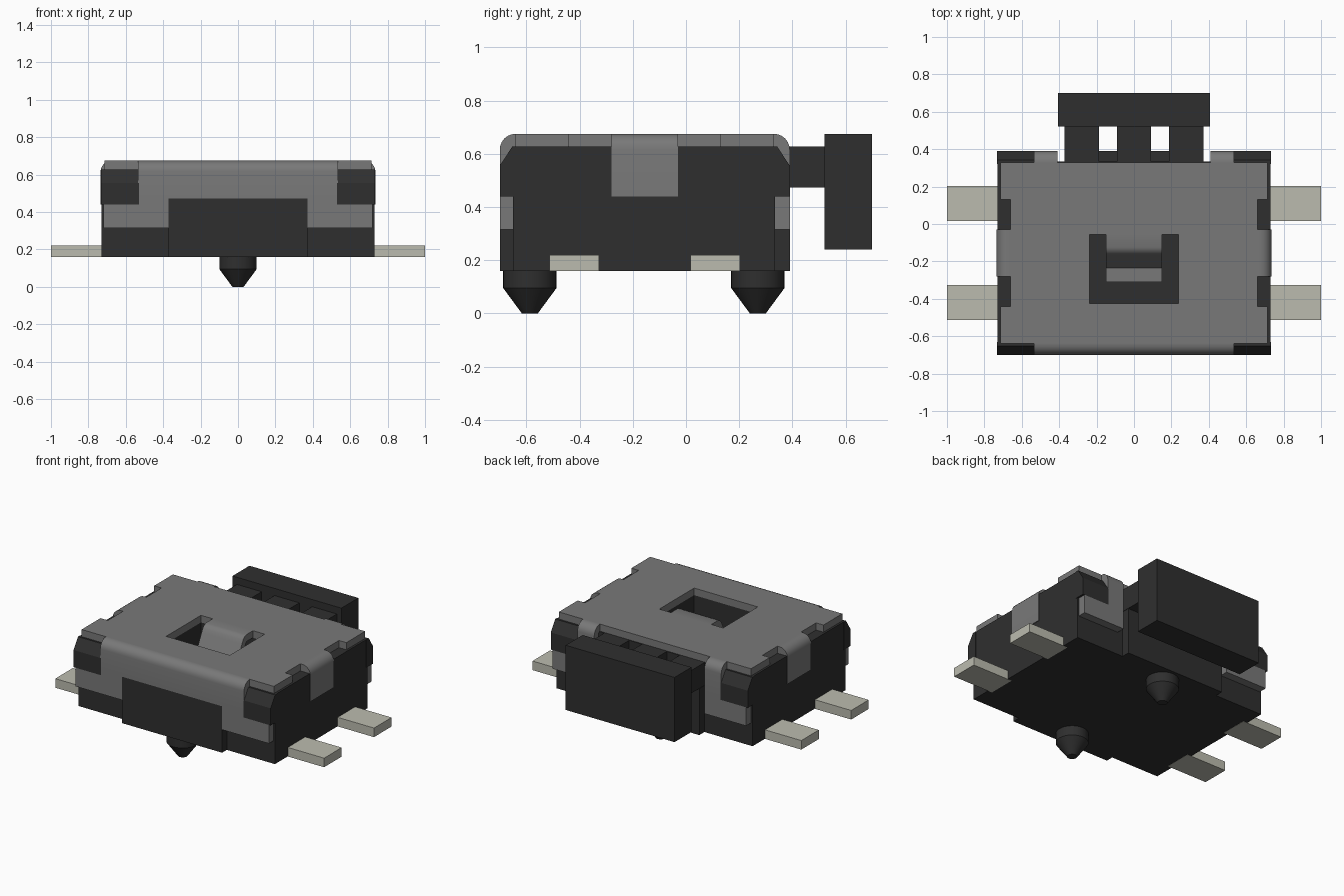
import bpy, bmesh, math
from mathutils import Matrix

cube = bpy.data.objects.get("Cube")
if cube:
    bpy.data.objects.remove(cube, do_unlink=True)


def material(name, rgb):
    m = bpy.data.materials.new(name)
    m.use_nodes = True
    m.diffuse_color = (*rgb, 1)
    bsdf = next(n for n in m.node_tree.nodes if n.type == 'BSDF_PRINCIPLED')
    bsdf.inputs["Base Color"].default_value = (*rgb, 1)
    return m


BLACK = material("black plastic", (0.028, 0.028, 0.028))
STEEL = material("grey steel", (0.19, 0.19, 0.19))
TIN = material("tinned metal", (0.5, 0.5, 0.43))
parts = []


def finish(name, bm, mat):
    bmesh.ops.recalc_face_normals(bm, faces=bm.faces)
    mesh = bpy.data.meshes.new(name)
    bm.to_mesh(mesh)
    bm.free()
    mesh.materials.append(mat)
    ob = bpy.data.objects.new(name, mesh)
    bpy.context.collection.objects.link(ob)
    parts.append(ob)
    return ob


def prism(name, outline, axis, lo, hi, mat):
    """Extrude a 2D outline along the given axis from lo to hi."""
    place = {'x': lambda u, v, w: (w, u, v),
             'y': lambda u, v, w: (u, w, v),
             'z': lambda u, v, w: (u, v, w)}[axis]
    bm = bmesh.new()
    a = [bm.verts.new(place(u, v, lo)) for u, v in outline]
    b = [bm.verts.new(place(u, v, hi)) for u, v in outline]
    bm.faces.new(a)
    bm.faces.new(b)
    for i in range(len(a)):
        j = (i + 1) % len(a)
        bm.faces.new((a[i], a[j], b[j], b[i]))
    return finish(name, bm, mat)


def box(name, x0, x1, y0, y1, z0, z1, mat):
    return prism(name, [(x0, y0), (x1, y0), (x1, y1), (x0, y1)], 'z', z0, z1, mat)


def bend(center, sign, inner, bottom):
    """Sheet section that leaves the top plate and turns down at its edge."""
    big, small, z = 0.06, 0.012, 0.615
    turn = [math.radians(90 - 15 * i) for i in range(7)]
    arc = lambda r: [(center + sign * r * math.cos(t), z + r * math.sin(t)) for t in turn]
    outer, under = arc(big), arc(small)
    return ([(inner, z + big)] + outer + [(center + sign * big, bottom),
            (center + sign * small, bottom)] + under[::-1] + [(inner, z + small)])


def cut(ob, cutter):
    mod = ob.modifiers.new("window", 'BOOLEAN')
    mod.operation = 'DIFFERENCE'
    mod.solver = 'EXACT'
    mod.object = cutter
    bpy.context.view_layer.objects.active = ob
    bpy.ops.object.modifier_apply(modifier=mod.name)


SIDES = (("left", 1), ("right", -1))

# Housing with front and back bulges
body = box("housing", -0.73, 0.73, -0.65, 0.335, 0.16, 0.627, BLACK)
box("front_bulge", -0.372, 0.372, -0.70, -0.6, 0.16, 0.472, BLACK)
box("back_bulge", -0.372, 0.372, 0.3, 0.39, 0.16, 0.472, BLACK)

# Chamfered housing corners
for side, s in SIDES:
    for end, y, d in (("front", -0.70, 1), ("back", 0.39, -1)):
        outline = [(y, 0.44), (y, 0.555), (y + d * 0.047, 0.627),
                   (y + d * 0.07, 0.627), (y + d * 0.07, 0.44)]
        prism(f"{end}_{side}_corner", outline, 'x', *sorted((s * 0.53, s * 0.733)), BLACK)

# Cover plate with side notches and a window into the housing
half = [(0.715, -0.64), (0.715, -0.44), (0.66, -0.44), (0.66, 0.13), (0.715, 0.13), (0.715, 0.33)]
plate = prism("cover_plate", half + [(-x, y) for x, y in reversed(half)], 'z', 0.627, 0.675, STEEL)
cutter = box("window_cutter", -0.237, 0.237, -0.425, -0.055, 0.45, 0.8, BLACK)
cutter.hide_render = True
for ob in (plate, body):
    cut(ob, cutter)
parts.remove(cutter)
bpy.data.objects.remove(cutter, do_unlink=True)

# Cover skirts: rolled edge plus flat lower sheet with wings
prism("front_roll", bend(-0.64, -1, -0.64, 0.472), 'x', -0.535, 0.535, STEEL)
for side, s in SIDES:
    span = sorted((s * 0.41, s * 0.535))
    prism(f"back_{side}_roll", bend(0.33, 1, 0.33, 0.44), 'x', *span, STEEL)
    for end, inner, top, y0, y1 in (("front", 0.372, 0.472, -0.70, -0.645),
                                    ("back", 0.41, 0.44, 0.33, 0.39)):
        wing = [(inner, 0.315), (0.72, 0.315), (0.72, 0.44),
                (0.535, 0.44), (0.535, top), (inner, top)]
        prism(f"{end}_{side}_skirt", [(s * x, z) for x, z in wing], 'y', y0, y1, STEEL)
    # Side clip folded down from the cover
    prism(f"{side}_clip", bend(s * 0.675, s, s * 0.66, 0.44), 'y', -0.28, -0.03, STEEL)

# Spring tongue bent down inside the window
top_line = [(-0.05, 0.675), (-0.125, 0.675), (-0.145, 0.668), (-0.16, 0.652),
            (-0.172, 0.63), (-0.235, 0.505), (-0.31, 0.505)]
under_line = [(-0.31, 0.46), (-0.215, 0.46), (-0.13, 0.62), (-0.12, 0.628), (-0.05, 0.628)]
prism("spring_tongue", top_line + under_line, 'x', -0.15, 0.15, STEEL)

# Push button on three fingers
box("button", -0.405, 0.405, 0.52, 0.70, 0.24, 0.675, BLACK)
for name, x0, x1 in (("left", 0.188, 0.372), ("middle", -0.092, 0.092), ("right", -0.372, -0.188)):
    box(f"{name}_finger", x0, x1, 0.32, 0.53, 0.474, 0.627, BLACK)

# Solder terminals
for side, s in SIDES:
    for end, y in (("front", -0.42), ("back", 0.11)):
        x0, x1 = sorted((s * 0.7, s))
        box(f"{end}_{side}_terminal", x0, x1, y - 0.093, y + 0.093, 0.159, 0.22, TIN)

# Tapered locating pegs
for end, y in (("front", -0.587), ("back", 0.27)):
    bm = bmesh.new()
    for low, high, z0, z1 in ((0.03, 0.1, 0, 0.095), (0.1, 0.1, 0.095, 0.17)):
        bmesh.ops.create_cone(bm, cap_ends=True, segments=32, radius1=low, radius2=high,
                              depth=z1 - z0, matrix=Matrix.Translation((0, y, (z0 + z1) / 2)))
    finish(f"{end}_peg", bm, BLACK)

# Smooth the rolled edges, keep the corners crisp
bpy.ops.object.select_all(action='DESELECT')
for ob in parts:
    ob.select_set(True)
bpy.context.view_layer.objects.active = parts[0]
bpy.ops.object.shade_smooth_by_angle(angle=math.radians(30))
